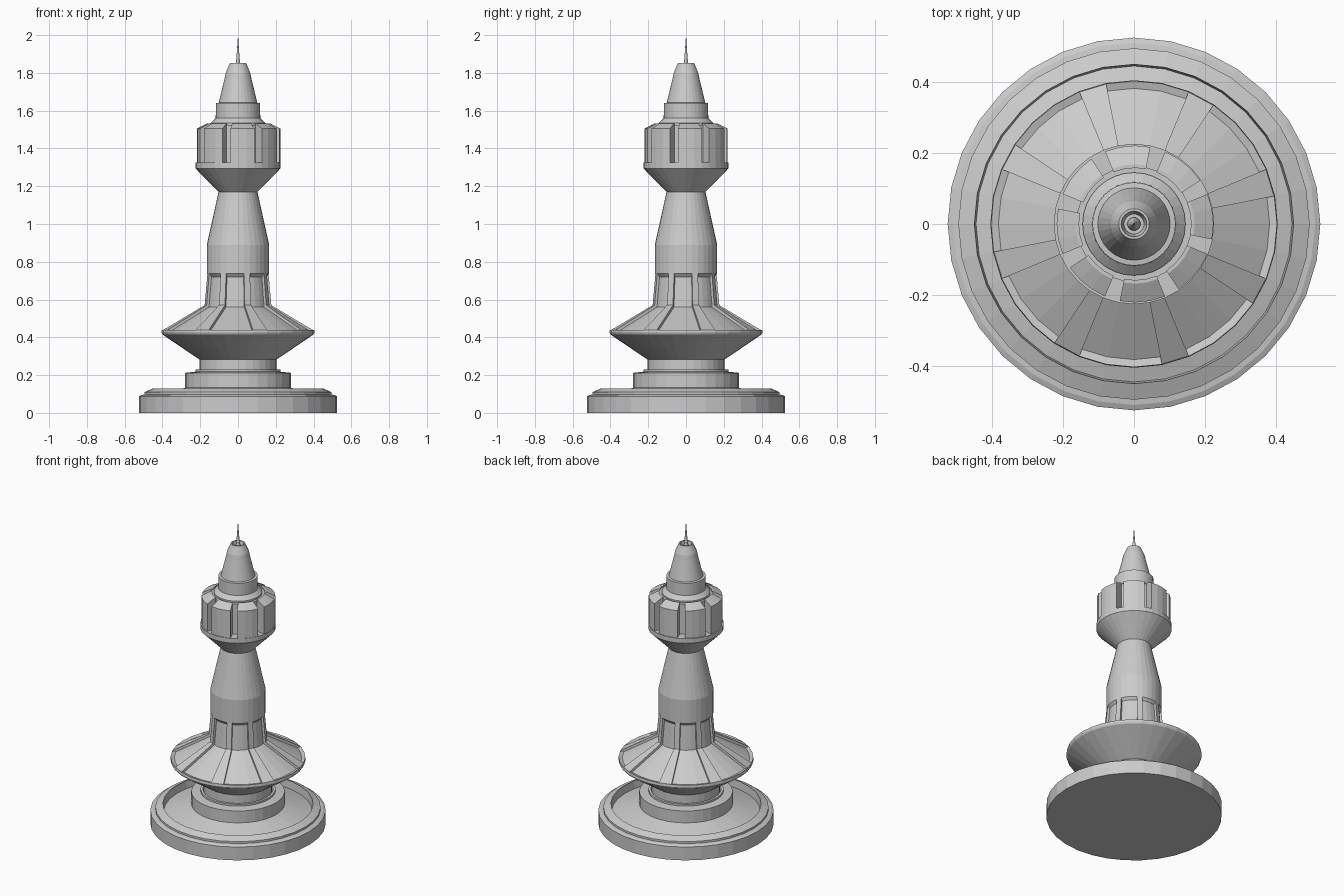
import bpy, bmesh, math

if "Cube" in bpy.data.objects:
    bpy.data.objects.remove(bpy.data.objects["Cube"])

SEG = 32
STEP = 2 * math.pi / SEG


def make_object(name, bm):
    bmesh.ops.remove_doubles(bm, verts=bm.verts, dist=1e-5)
    bmesh.ops.recalc_face_normals(bm, faces=bm.faces)
    mesh = bpy.data.meshes.new(name)
    bm.to_mesh(mesh)
    bm.free()
    ob = bpy.data.objects.new(name, mesh)
    bpy.context.collection.objects.link(ob)
    return ob


def strip(bm, ring_a, ring_b):
    for i in range(len(ring_a) - 1):
        bm.faces.new((ring_a[i], ring_b[i], ring_b[i + 1], ring_a[i + 1]))


def lathe(name, profile):
    """Full turn of an (r, z) profile, closed to the axis at both ends."""
    bm = bmesh.new()
    pts = [(0, profile[0][1])] + profile
    if pts[-1][0] > 0:
        pts.append((0, pts[-1][1]))
    cols = [[bm.verts.new((r * math.cos(i * STEP), r * math.sin(i * STEP), z))
             for r, z in pts] for i in range(SEG)]
    for i in range(SEG):
        a, b = cols[i], cols[(i + 1) % SEG]
        for j in range(len(pts) - 1):
            quad = [a[j], b[j], b[j + 1], a[j + 1]]
            if pts[j][0] == 0:
                quad.remove(b[j])
            if pts[j + 1][0] == 0:
                quad.remove(b[j + 1])
            bm.faces.new(quad)
    return make_object(name, bm)


def wedges(name, profile, first, count):
    """Eight repeats of a closed (r, z) section swept over a few segments."""
    bm = bmesh.new()
    for k in range(8):
        rings = []
        for s in range(count + 1):
            a = (first + k * 4 + s) * STEP
            ring = [bm.verts.new((r * math.cos(a), r * math.sin(a), z)) for r, z in profile]
            rings.append(ring)
        for p, q in zip(rings, rings[1:]):
            strip(bm, p + p[:1], q + q[:1])
        bm.faces.new(rings[0])
        bm.faces.new(rings[-1])
    return make_object(name, bm)


# Dished foot with stepped rim
lathe("base", [(.525, 0), (.525, .088), (.51, .095), (.495, .097), (.495, .11),
               (.45, .13), (.445, .08), (.275, .135)])
# Raised ring on the foot
lathe("base_ring", [(.28, .08), (.28, .212), (.225, .218), (.225, .23), (.21, .23), (.205, .215)])
lathe("neck", [(.205, .12), (.205, .285)])
# Saucer with recessed upper panels, running into the tapered shaft
lathe("saucer_and_shaft", [(.205, .283), (.40, .415), (.405, .425), (.403, .44), (.382, .434),
                           (.166, .56), (.152, .72), (.165, .737), (.165, .89), (.103, 1.17),
                           (.105, 1.175)])
# Ribs between the panels
wedges("saucer_ribs", [(.402, .44), (.18, .57), (.165, .737), (.14, .72), (.14, .54), (.37, .42)], 1, 1)
# Flared collar below the head
lathe("collar", [(.103, 1.17), (.226, 1.295), (.226, 1.325)])
lathe("head_core", [(.163, 1.31), (.163, 1.525)])
# Head blocks separated by narrow slots, very slightly off centre
blocks = wedges("head_blocks", [(.158, 1.32), (.221, 1.32), (.221, 1.505), (.168, 1.532), (.158, 1.532)], 3, 3)
blocks.location.x = .003
# Stepped cap with hollow top
lathe("cap", [(.145, 1.52), (.145, 1.535), (.118, 1.56), (.117, 1.64), (.102, 1.642),
              (.07, 1.775), (.065, 1.80), (.043, 1.852), (.036, 1.852), (.028, 1.81)])
lathe("spire", [(.019, 1.80), (.018, 1.825), (.011, 1.85), (.007, 1.90), (0, 2.0)])
